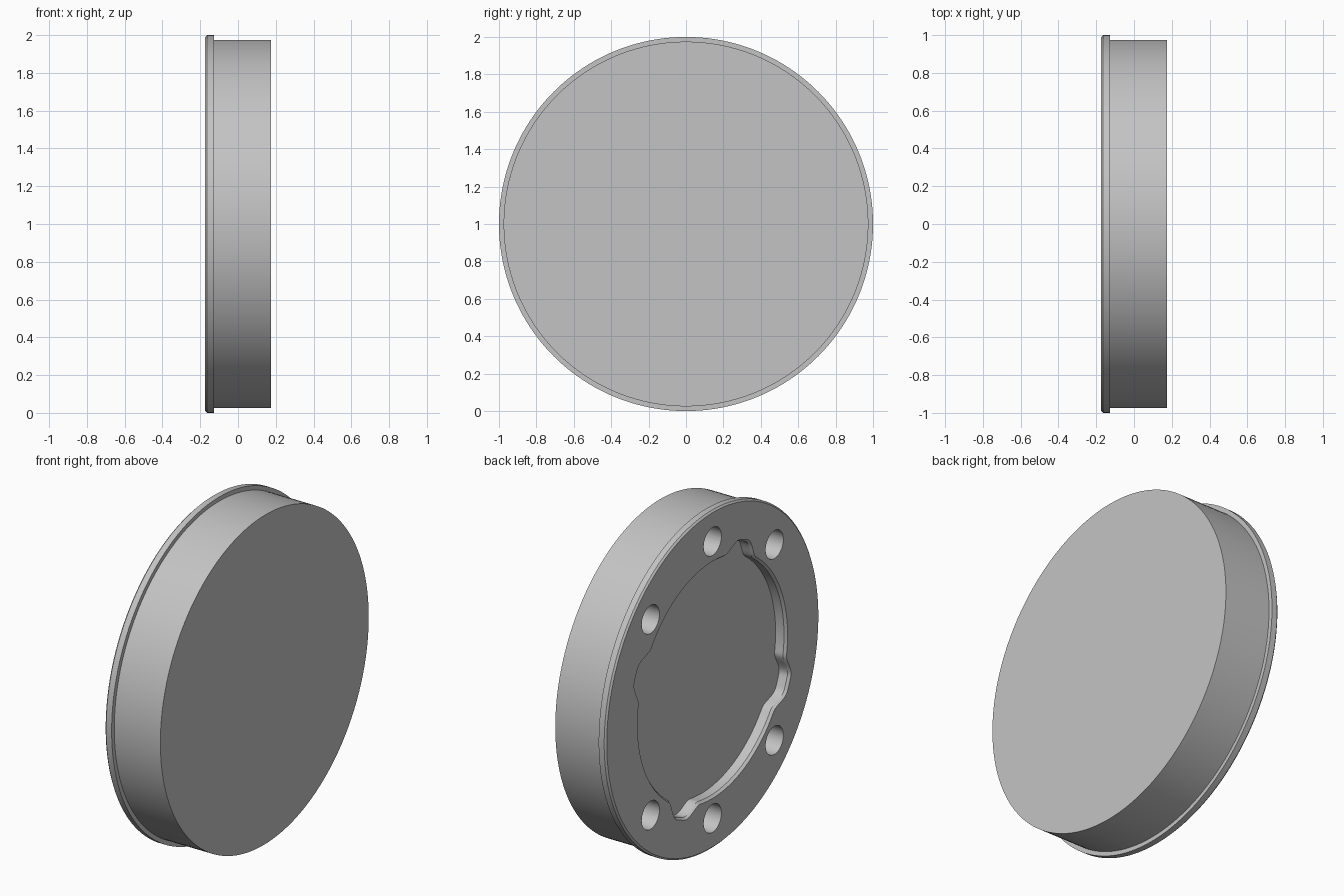
import bpy, bmesh, math

cube = bpy.data.objects.get("Cube")
if cube:
    bpy.data.objects.remove(cube, do_unlink=True)

metal = bpy.data.materials.new("plain grey")
metal.use_nodes = True
grey = (0.55, 0.55, 0.55, 1)
metal.diffuse_color = grey
metal.node_tree.nodes["Principled BSDF"].inputs["Base Color"].default_value = grey


def loft(name, rings, radius, steps, y=0, z=1):
    """Closed solid along x from (x, radius offset) rings; radius is a function of angle."""
    bm = bmesh.new()
    loops = []
    for x, offset in rings:
        loop = []
        for i in range(steps):
            a = math.tau * i / steps
            r = radius(a) + offset
            loop.append(bm.verts.new((x, y + r * math.cos(a), z + r * math.sin(a))))
        loops.append(loop)
    for p, q in zip(loops, loops[1:]):
        for i in range(steps):
            j = (i + 1) % steps
            bm.faces.new((p[i], p[j], q[j], q[i]))
    bm.faces.new(loops[0])
    bm.faces.new(loops[-1])
    bmesh.ops.recalc_face_normals(bm, faces=bm.faces)
    mesh = bpy.data.meshes.new(name)
    bm.to_mesh(mesh)
    bm.free()
    mesh.materials.append(metal)
    obj = bpy.data.objects.new(name, mesh)
    bpy.context.collection.objects.link(obj)
    return obj


def pocket_radius(a):
    """Circle with four rounded lobes."""
    quarter = math.pi / 2
    lobe = math.radians(112.5)
    d = abs((a - lobe + quarter / 2) % quarter - quarter / 2)
    t = min(1, max(0, (math.radians(13) - d) / math.radians(10)))
    return 0.69 + 0.075 * t * t * (3 - 2 * t)


# Disc with a thin chamfered flange on its -x side
FACE = -0.174
disc = loft("flanged_disc",
            [(FACE, -0.01), (FACE + 0.01, 0), (-0.128, 0), (-0.128, -0.025), (-FACE, -0.025)],
            lambda a: 1.0, 160)

# Shallow lobed pocket with a chamfered mouth
cutters = [loft("pocket_cutter",
                [(FACE - 0.03, 0.012), (FACE, 0.012), (FACE + 0.015, 0), (FACE + 0.07, 0)],
                pocket_radius, 320)]

# Six blind holes, at every eighth turn except the two sides
for k in (1, 2, 3, 5, 6, 7):
    a = k * math.pi / 4
    cutters.append(loft("hole_cutter", [(FACE - 0.03, 0), (FACE + 0.16, 0)],
                        lambda a: 0.083, 40,
                        0.82 * math.cos(a), 1 + 0.82 * math.sin(a)))

bpy.context.view_layer.objects.active = disc
for cutter in cutters:
    cutter.hide_render = True
    mod = disc.modifiers.new("cut", "BOOLEAN")
    mod.operation = "DIFFERENCE"
    mod.solver = "EXACT"
    mod.object = cutter
    bpy.ops.object.modifier_apply(modifier=mod.name)
    bpy.data.objects.remove(cutter, do_unlink=True)

# Smooth round walls, keep machined edges crisp
bpy.ops.object.select_all(action="DESELECT")
disc.select_set(True)
bpy.ops.object.shade_smooth_by_angle(angle=math.radians(28))
